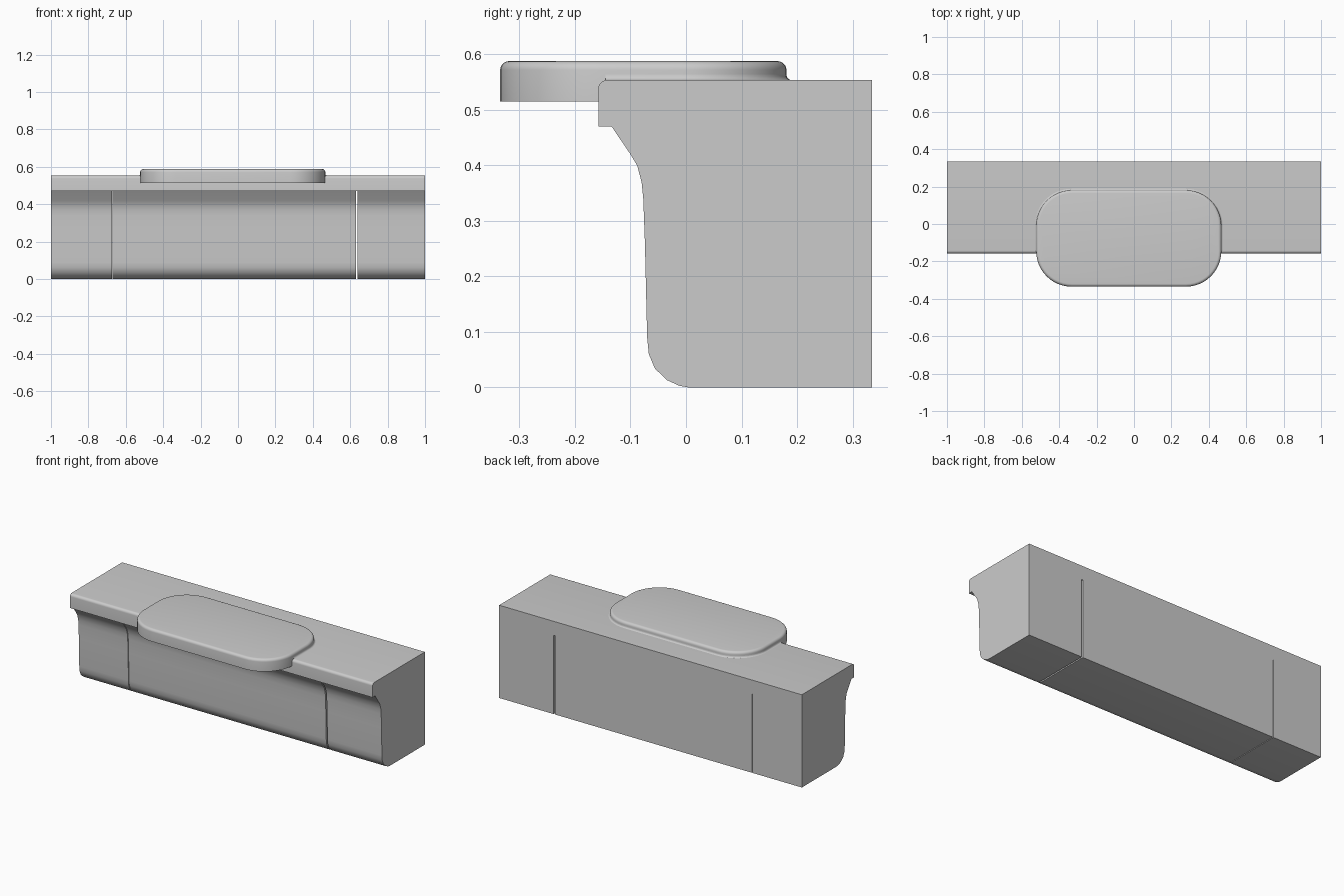
import bpy, bmesh, math

cube = bpy.data.objects.get("Cube")
if cube:
    bpy.data.objects.remove(cube, do_unlink=True)

grey = bpy.data.materials.new("light_grey")
grey.use_nodes = True
colour = (0.6, 0.6, 0.6, 1)
grey.diffuse_color = colour
grey.node_tree.nodes["Principled BSDF"].inputs["Base Color"].default_value = colour


def loft(name, rings, angle=35):
    """Join equal-length closed rings and cap both ends."""
    bm = bmesh.new()
    loops = [[bm.verts.new(p) for p in ring] for ring in rings]
    for a, b in zip(loops, loops[1:]):
        for i in range(len(a)):
            j = (i + 1) % len(a)
            bm.faces.new((a[i], a[j], b[j], b[i]))
    bm.faces.new(loops[0])
    bm.faces.new(loops[-1])
    bmesh.ops.recalc_face_normals(bm, faces=bm.faces)
    mesh = bpy.data.meshes.new(name)
    bm.to_mesh(mesh)
    bm.free()
    obj = bpy.data.objects.new(name, mesh)
    bpy.context.collection.objects.link(obj)
    mesh.materials.append(grey)
    bpy.ops.object.select_all(action='DESELECT')
    obj.select_set(True)
    bpy.context.view_layer.objects.active = obj
    bpy.ops.object.shade_smooth_by_angle(angle=math.radians(angle))
    return obj


def extrude_x(name, profile, x0, x1):
    return loft(name, [[(x, y, z) for y, z in profile] for x in (x0, x1)])


def arc(cx, cy, r, start, end, steps):
    angles = [math.radians(start + (end - start) * i / steps) for i in range(steps + 1)]
    return [(cx + r * math.cos(a), cy + r * math.sin(a)) for a in angles]


BACK, LEDGE, TOP = 0.335, 0.47, 0.554

# Lower body: three blocks separated by narrow vertical gaps
body = [(BACK, 0), (0.005, 0), (-0.012, 0.003), (-0.034, 0.013), (-0.056, 0.034),
        (-0.067, 0.06), (-0.07, 0.09), (-0.074, 0.26), (-0.077, 0.34), (-0.08, 0.37),
        (-0.088, 0.4), (-0.1, 0.42), (-0.134, LEDGE), (BACK, LEDGE)]
for name, x0, x1 in (("right_block", -1, -0.675), ("middle_block", -0.671, 0.632),
                     ("left_block", 0.64, 1)):
    extrude_x(name, body, x0, x1)

# Top slab with a rounded front edge
slab = [(BACK, TOP), (BACK, LEDGE), (-0.158, LEDGE)]
slab += arc(-0.142, TOP - 0.016, 0.016, 180, 90, 6)
extrude_x("top_slab", slab, -1, 1)

# Rounded plate overhanging the front
X0, X1, Y0, Y1, R = -0.523, 0.467, -0.335, 0.181, 0.19


def plate_outline(offset, z, front_corners=True):
    r = R + offset
    pts = arc(X1 - R, Y1 - R, r, 0, 90, 12) + arc(X0 + R, Y1 - R, r, 90, 180, 12)
    if front_corners:
        pts += arc(X0 + R, Y0 + R, r, 180, 270, 12) + arc(X1 - R, Y0 + R, r, 270, 360, 12)
    else:
        pts += [(X0 - offset, Y0 + R), (X1 + offset, Y0 + R)]
    return [(x, y, z) for x, y in pts]


edge = arc(-0.016, 0.572, 0.016, 0, 90, 5)
loft("rounded_plate", [plate_outline(0, 0.515)] + [plate_outline(o, z) for o, z in edge])

# Small fillet where the plate meets the slab
fillet = arc(0.01, TOP + 0.01, 0.01, 270, 180, 4)
loft("plate_fillet", [plate_outline(o, z - 0.0005, False) for o, z in fillet])
